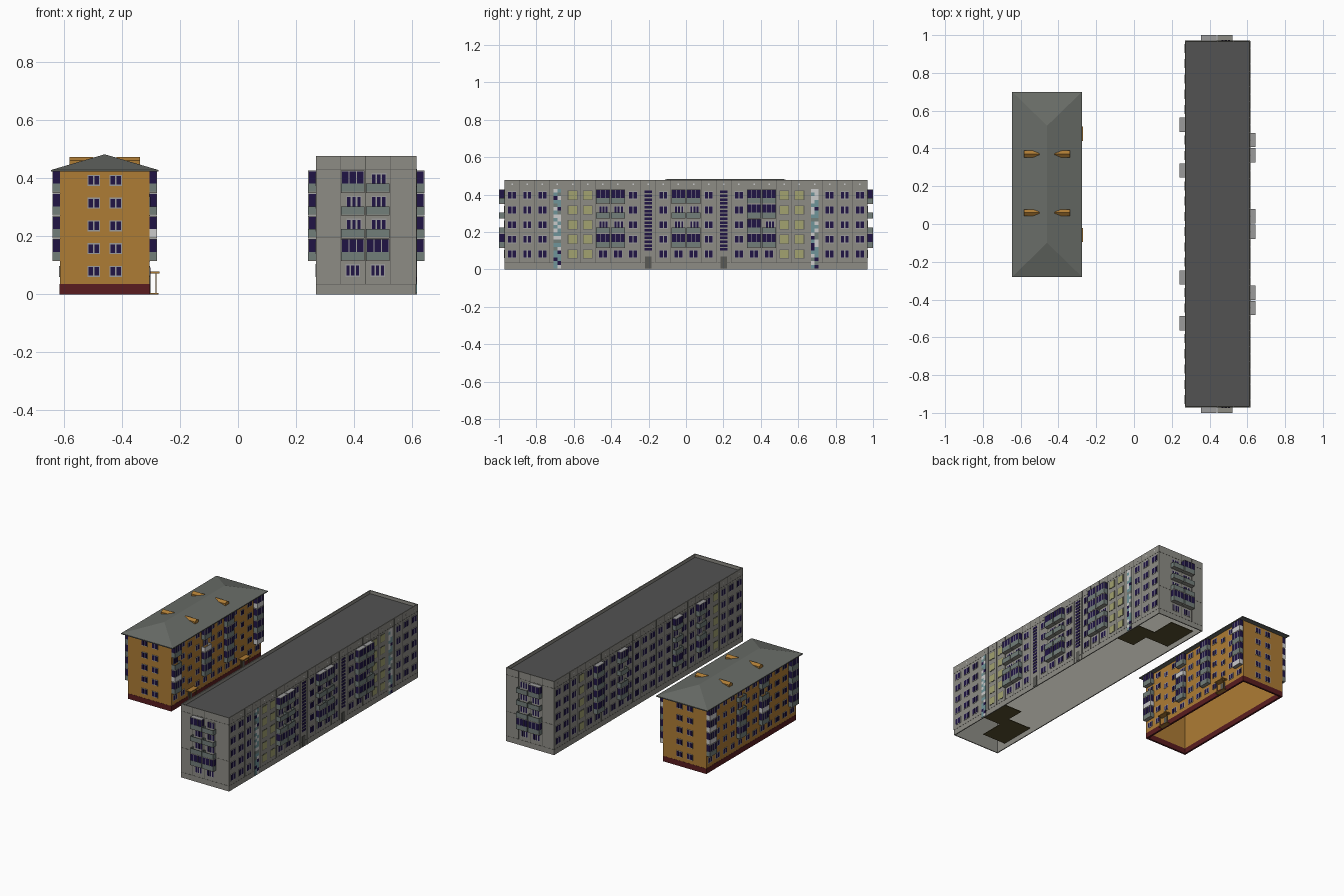
import bpy, bmesh, random
from mathutils import Matrix, Vector

if "Cube" in bpy.data.objects:
    bpy.data.objects.remove(bpy.data.objects["Cube"])

random.seed(4)
COL = {
    "concrete": (.27, .265, .235), "joint": (.10, .10, .09), "flat_roof": (.085, .085, .085),
    "ochre": (.42, .20, .035), "plinth_red": (.10, .012, .014), "hip_grey": (.14, .15, .135),
    "glass": (.014, .007, .06), "frame": (.33, .33, .33), "panel": (.17, .21, .195),
    "pale": (.55, .57, .57), "yellow": (.36, .36, .16), "teal": (.16, .30, .32), "brown": (.10, .08, .03)}
parts = {}


def part(name, col):
    """One growing mesh per named part and colour."""
    return parts.setdefault((name, col), bmesh.new())


def box(name, col, x0, x1, y0, y1, z0, z1):
    size, mid = (x1 - x0, y1 - y0, z1 - z0), ((x0 + x1) / 2, (y0 + y1) / 2, (z0 + z1) / 2)
    bmesh.ops.create_cube(part(name, col), size=1,
                          matrix=Matrix.Translation(mid) @ Matrix.Diagonal((*map(abs, size), 1)))


def solid(name, col, verts, faces):
    bm = part(name, col)
    vs = [bm.verts.new(v) for v in verts]
    bmesh.ops.recalc_face_normals(bm, faces=[bm.faces.new([vs[i] for i in f]) for f in faces])


class Wall:
    """Places boxes on a facade: u along the wall, z up, d outwards."""
    def __init__(self, prefix, axis, sign, pos):
        self.prefix, self.axis, self.sign, self.pos = prefix, axis, sign, pos

    def box(self, name, col, u0, u1, z0, z1, d0, d1):
        a, b = self.pos + self.sign * d0, self.pos + self.sign * d1
        xy = (a, b, u0, u1) if self.axis == "x" else (u0, u1, a, b)
        box(self.prefix + name, col, *xy, z0, z1)

    def window(self, u, z, w=.048, h=.044, panes=2, col="frame"):
        self.box("window_frames", col, u - w / 2, u + w / 2, z, z + h, -.002, .002)
        p = w / panes
        for i in range(panes):
            a = u - w / 2 + i * p
            self.box("window_panes", "glass", a + .003, a + p - .003, z + .004, z + h - .004, 0, .003)

    def balcony(self, u, z, w, depth, glazed, col="panel"):
        a, b, t = u - w / 2, u + w / 2, .003
        lo, mid, hi = z - .024, z + .008, z + .05
        self.box("balcony_slabs", "concrete", a, b, lo, lo + .004, 0, depth)
        self.box("balcony_panels", col, a, b, lo, mid, depth - t, depth)
        for s in (a, b - t):
            self.box("balcony_panels", col, s, s + t, lo, mid, 0, depth - t)
        if glazed:
            self.box("balcony_glazing", "glass", a + .001, b - .001, mid, hi, 0, depth - .001)
            self.box("balcony_frames", "frame", a, b, hi, hi + .003, 0, depth)
            for i in range(4):
                c = a + (w - t) * i / 3
                self.box("balcony_frames", "frame", c, c + t, mid, hi, depth - t, depth)
        else:
            self.window(u + .004, z, w * .65, .044, 3)


def shell(name, col, x0, x1, y0, y1, z0, z1, t=.006):
    box(name, col, x0, x0 + t, y0, y1, z0, z1)
    box(name, col, x1 - t, x1, y0, y1, z0, z1)
    box(name, col, x0 + t, x1 - t, y0, y0 + t, z0, z1)
    box(name, col, x0 + t, x1 - t, y1 - t, y1, z0, z1)


FLOORS = [.06 + .0785 * k for k in range(5)]

# ---- Long grey panel block: walls, recessed roof, inner slabs
GX0, GX1, GY = .27, .615, .97
shell("block_walls", "concrete", GX0, GX1, -GY, GY, 0, .478)
box("block_roof", "flat_roof", GX0 + .005, GX1 - .005, -GY + .005, GY - .005, .452, .458)
for s in (-1, 1):
    box("block_inner_slabs", "brown", .45, .605, *sorted((s * .73, s * .53)), .03, .034)
    box("block_inner_slabs", "brown", .28, .45, *sorted((s * .89, s * .65)), .03, .034)

BAY = 2 * GY / 24
east, west = Wall("block_", "x", 1, GX1), Wall("block_", "x", -1, GX0)
for wall, balconies in ((east, (6, 7, 11, 12, 16, 17)), (west, (5, 8, 15, 18))):
    for z in (.035, .432):
        wall.box("panel_joints", "joint", -GY, GY, z - .001, z + .001, 0, .0008)
    for i in range(24):
        u = -GY + BAY * (i + .5)
        wall.box("panel_joints", "joint", u - BAY / 2 - .001, u - BAY / 2 + .001, .035, .478, 0, .001)
        wall.box("roof_vents", "pale", u - .004, u + .004, .452, .458, 0, .001)
        if wall is east and i in (9, 14):
            # stairwell with slit windows and entrance door
            for e in (-.038, .034):
                wall.box("stair_ribs", "concrete", u + e, u + e + .004, 0, .432, 0, .002)
            for k in range(16):
                z = .10 + k * .0205
                wall.box("stair_slits", "glass", u - .019, u + .019, z, z + .013, 0, .002)
            wall.box("doors", "joint", u - .017, u + .017, .005, .07, 0, .002)
            continue
        if wall is east and i in (3, 20):
            # patchwork glazed column
            for k in range(22):
                z = .005 + k * .0193
                for e in (-.02, 0):
                    wall.box("stair_glazing", random.choice(("teal", "teal", "pale", "glass", "panel")),
                             u + e, u + e + .02, z, z + .0193, 0, .002)
            continue
        yellow = i in ((4, 5, 18, 19) if wall is east else (3, 20))
        for k, z in enumerate(FLOORS):
            if yellow:
                wall.box("yellow_windows", "joint", u - .026, u + .026, z - .003, z + .047, 0, .0015)
                wall.box("yellow_windows", "yellow", u - .023, u + .023, z, z + .044, 0, .0025)
            elif i in balconies and k:
                wall.balcony(u, z, BAY - .005, .028, k in (1, 4) or random.random() < .35)
            else:
                wall.window(u, z)

# Short ends with twin balcony stacks
for sign in (-1, 1):
    end = Wall("block_", "y", sign, sign * GY)
    for u in (.355, .44, .525):
        end.box("panel_joints", "joint", u - .001, u + .001, .035, .478, 0, .001)
    for z in (.035, .195, .432):
        end.box("panel_joints", "joint", GX0, GX1, z - .001, z + .001, 0, .0008)
    for k, z in enumerate(FLOORS):
        for u, glazed in ((.396, k in (1, 4)), (.482, k == 1)):
            if k:
                end.balcony(u, z, .08, .03, glazed)
            else:
                end.window(u, z, .05, .044, 3)

# ---- Ochre hip-roofed house: plinth, walls, roof
HX0, HX1, HY0, HY1 = -.615, -.305, -.25, .67
shell("house_plinth", "plinth_red", HX0 - .001, HX1 + .001, HY0 - .001, HY1 + .001, 0, .035, .012)
shell("house_walls", "ochre", HX0, HX1, HY0, HY1, .035, .426)
rx0, rx1, ry0, ry1, cx = -.645, -.275, -.28, .70, -.46
rect = [(rx0, ry0), (rx1, ry0), (rx1, ry1), (rx0, ry1)]
solid("house_roof", "hip_grey",
      [(*p, .423) for p in rect] + [(*p, .429) for p in rect] + [(cx, -.1, .483), (cx, .52, .483)],
      [(0, 1, 2, 3), (0, 1, 5, 4), (1, 2, 6, 5), (2, 3, 7, 6), (3, 0, 4, 7),
       (4, 5, 8), (5, 6, 9, 8), (6, 7, 9), (7, 4, 8, 9)])

# Gabled roof dormers, mirrored about the ridge
for y in (.06, .37):
    for s in (-1, 1):
        prof = [(y - .018, .435), (y + .018, .435), (y + .018, .461), (y, .474), (y - .018, .461)]
        solid("house_dormers", "ochre", [(cx + s * d, *p) for d in (.122, .04) for p in prof],
              [(0, 1, 2, 3, 4), (5, 6, 7, 8, 9)] + [(i, (i + 1) % 5, (i + 1) % 5 + 5, i + 5) for i in range(5)])

# Long facades with balconies, stair windows and entrances
HB = (HY1 - HY0) / 12
for sign, pos in ((1, HX1), (-1, HX0)):
    wall = Wall("house_", "x", sign, pos)
    for i in range(12):
        u = HY0 + HB * (i + .5)
        if sign > 0 and i in (2, 9):
            for z in FLOORS[1:]:
                wall.window(u, z - .025, .036, .034)
            wall.box("doors", "joint", u - .018, u + .018, .004, .065, 0, .003)
            wall.box("canopies", "ochre", u - .038, u + .038, .072, .078, 0, .034)
            wall.box("porch_steps", "ochre", u - .038, u + .038, 0, .004, 0, .03)
            for e in (-.032, .032):
                wall.box("canopy_posts", "ochre", u + e - .002, u + e + .002, .004, .072, .02, .024)
            continue
        for k, z in enumerate(FLOORS):
            if i in (0, 4, 7, 11) and k:
                wall.balcony(u, z, HB - .006, .026, random.random() < .75,
                             random.choice(("panel", "panel", "pale")))
            else:
                wall.window(u, z, .042, .037)

# Short ends with two window columns
for sign, pos in ((-1, HY0), (1, HY1)):
    end = Wall("house_", "y", sign, pos)
    for z in FLOORS:
        for u in (-.498, -.422):
            end.window(u, z, .042, .038)

# ---- Turn the collected parts into objects
mats = {}
for name, rgb in COL.items():
    mats[name] = bpy.data.materials.new(name)
    mats[name].diffuse_color = (*rgb, 1)
for (name, col), bm in parts.items():
    me = bpy.data.meshes.new(name)
    bm.to_mesh(me)
    bm.free()
    me.materials.append(mats[col])
    bpy.context.collection.objects.link(bpy.data.objects.new(name, me))

for m in bpy.data.materials:
    if m.users and not m.is_grease_pencil:
        m.use_nodes = True
        m.node_tree.nodes["Principled BSDF"].inputs["Base Color"].default_value = m.diffuse_color
